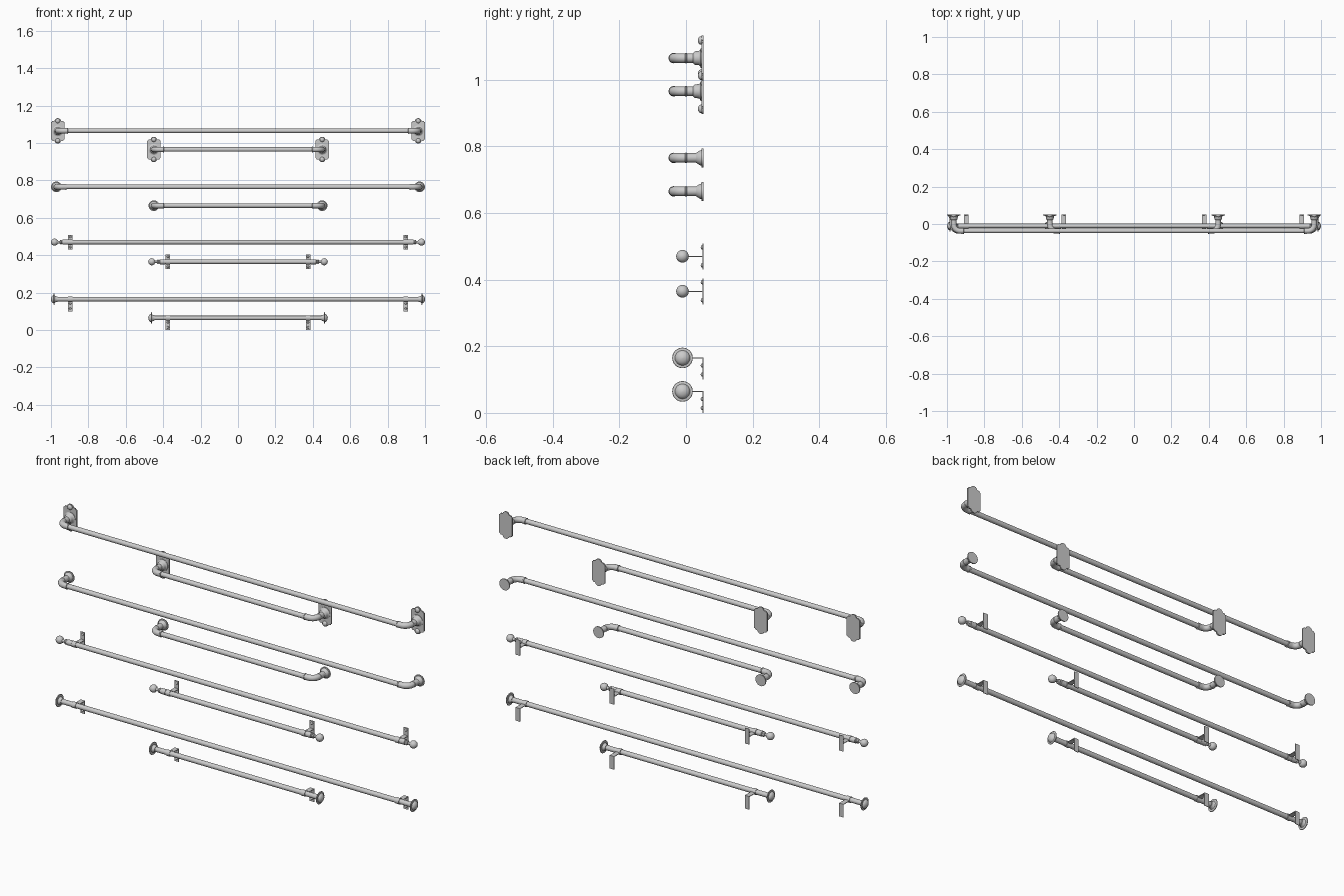
import bpy, bmesh
from math import sin, cos, pi, radians
from mathutils import Vector

if "Cube" in bpy.data.objects:
    bpy.data.objects.remove(bpy.data.objects["Cube"])

SEG = 24
BACK = 0.052      # wall plane
Z = Vector((0, 0, 1))


def finish(name, bm):
    bmesh.ops.recalc_face_normals(bm, faces=bm.faces)
    me = bpy.data.meshes.new(name)
    bm.to_mesh(me)
    bm.free()
    ob = bpy.data.objects.new(name, me)
    bpy.context.collection.objects.link(ob)
    return ob


def sweep(name, stations):
    """Round skin through (position, tangent, radius) stations lying in an xy plane."""
    bm = bmesh.new()
    rings = []
    for p, t, r in stations:
        n = t.cross(Z).normalized()
        rings.append([bm.verts.new(p + r * (cos(2 * pi * i / SEG) * n + sin(2 * pi * i / SEG) * Z))
                      for i in range(SEG)])
    for a, b in zip(rings, rings[1:]):
        for i in range(SEG):
            j = (i + 1) % SEG
            bm.faces.new((a[i], a[j], b[j], b[i]))
    bm.faces.new(rings[0])
    bm.faces.new(rings[-1])
    return finish(name, bm)


def lathe(name, origin, axis, profile):
    """Turned part: profile is (distance along axis, radius)."""
    o, a = Vector(origin), Vector(axis)
    return sweep(name, [(o + a * d, a, r) for d, r in profile])


def box(name, x, y, z):
    bm = bmesh.new()
    bmesh.ops.create_cube(bm, size=1)
    for v in bm.verts:
        v.co = [lo + (c + 0.5) * (hi - lo) for c, (lo, hi) in zip(v.co, (x, y, z))]
    return finish(name, bm)


def screw(name, x, y, z, r):
    lathe(name, (x, y, z), (0, -1, 0),
          [(-0.001, r), (r * 0.25, r), (r * 0.55, r * 0.8), (r * 0.75, r * 0.45), (r * 0.8, 0.0005)])


def lobed_plate(name, x, z):
    # rectangle with notched corners and a rounded lobe at top and bottom
    quarter = [(0.036, 0.046), (0.031, 0.048), (0.029, 0.053), (0.018, 0.054)]
    quarter += [(0.018 * cos(a), 0.05 + 0.018 * sin(a)) for a in (radians(d) for d in (20, 40, 60, 80))]
    top = quarter + [(-u, v) for u, v in reversed(quarter)]
    pts = top + [(-u, -v) for u, v in top]
    bm = bmesh.new()
    f = bm.faces.new([bm.verts.new((x + u, BACK, z + v)) for u, v in pts])
    ext = bmesh.ops.extrude_face_region(bm, geom=[f])
    for v in ext['geom']:
        if isinstance(v, bmesh.types.BMVert):
            v.co.y -= 0.006
    finish(name, bm)


def elbow(name, x, z, s, y_start):
    # pipe leaving the wall and bending inwards to meet the rod
    R, y0, r = 0.034, -0.037, 0.0145
    c = Vector((x - s * R, y0 + R, z))
    st = [(Vector((x, y_start, z)), Vector((0, -1, 0)), r)]
    for i in range(11):
        a = pi / 2 * i / 10
        st.append((c + Vector((s * R * cos(a), -R * sin(a), 0)), Vector((-s * sin(a), -cos(a), 0)), r))
    st.append((Vector((x - s * (R + 0.018), y0, z)), Vector((-s, 0, 0)), r))
    sweep(name, st)
    # collars at both ends of the bend
    ring = [(-0.003, r), (-0.002, r + 0.001), (0.002, r + 0.001), (0.003, r)]
    lathe(name + "_wall_collar", (x, 0, z), (0, 1, 0), ring)
    lathe(name + "_rod_collar", (x - s * (R + 0.017), y0, z), (-s, 0, 0), ring)


def rod(name, half, y, z):
    lathe(name, (-half, y, z), (1, 0, 0), [(0, 0.012), (2 * half, 0.012)])


def bracket(name, x, z, lo, hi, screws):
    y = -0.0105
    lathe(name + "_ring", (x - 0.011, y, z), (1, 0, 0),
          [(0, 0.012), (0, 0.0145), (0.022, 0.0145), (0.022, 0.012)])
    box(name + "_arm", (x - 0.012, x + 0.012), (y + 0.011, BACK), (z - 0.0015, z + 0.0015))
    box(name + "_wall_strap", (x - 0.012, x + 0.012), (BACK - 0.003, BACK), (z + lo, z + hi))
    for i, dz in enumerate(screws):
        screw(f"{name}_screw_{i}", x, BACK - 0.003, z + dz, 0.006)


# wrap-around rods on lobed wall plates
for size, x, z in (("long", 0.9635, 1.065), ("short", 0.45, 0.9655)):
    rod(f"{size}_plate_rod", x - 0.04, -0.037, z)
    for s, side in ((-1, "left"), (1, "right")):
        n = f"{size}_plate_{side}"
        lobed_plate(n + "_wall_plate", s * x, z)
        elbow(n + "_elbow", s * x, z, s, 0.03)
        lathe(n + "_flange", (s * x, BACK - 0.005, z), (0, -1, 0),
              [(0, 0.029), (0.003, 0.029), (0.005, 0.024), (0.008, 0.0215),
               (0.019, 0.0205), (0.022, 0.019), (0.026, 0.0145)])
        for dz in (-0.053, 0.053):
            screw(f"{n}_screw_{dz}", s * x, BACK - 0.006, z + dz, 0.0125)

# wrap-around rods on round flanges
for size, x, z in (("long", 0.971, 0.7655), ("short", 0.45, 0.665)):
    rod(f"{size}_round_rod", x - 0.04, -0.037, z)
    for s, side in ((-1, "left"), (1, "right")):
        n = f"{size}_round_{side}"
        elbow(n + "_elbow", s * x, z, s, 0.035)
        lathe(n + "_flange", (s * x, BACK, z), (0, -1, 0),
              [(0, 0.0285), (0.005, 0.0285), (0.006, 0.0235), (0.011, 0.0215), (0.017, 0.018), (0.022, 0.0145)])

# straight rods with ball finials on T brackets
ball = [(0.019 - 0.019 * cos(pi * i / 14), max(0.0004, 0.019 * sin(pi * i / 14))) for i in range(13)]
ball += [(0.04, 0.007), (0.047, 0.006), (0.049, 0.010), (0.054, 0.0125), (0.058, 0.009),
         (0.061, 0.010), (0.063, 0.0135), (0.090, 0.0135), (0.090, 0.011)]
for size, end, bx, z in (("long", 1.0, 0.897, 0.47), ("short", 0.48, 0.375, 0.365)):
    rod(f"{size}_ball_rod", end - 0.08, -0.0105, z)
    for s, side in ((-1, "left"), (1, "right")):
        lathe(f"{size}_{side}_ball_finial", (s * end, -0.0105, z), (-s, 0, 0), ball)
        bracket(f"{size}_{side}_t_bracket", s * bx, z, -0.039, 0.039, (-0.027, 0.027))

# straight rods with disc end caps on L brackets
cap = [(0, 0.0005), (0.0015, 0.009), (0.005, 0.016), (0.009, 0.020), (0.014, 0.0225), (0.015, 0.030),
       (0.0165, 0.031), (0.019, 0.030), (0.020, 0.020), (0.026, 0.0155), (0.034, 0.0145), (0.034, 0.012)]
for size, end, bx, z in (("long", 1.0, 0.897, 0.165), ("short", 0.48, 0.375, 0.0645)):
    rod(f"{size}_disc_rod", end - 0.02, -0.0105, z)
    for s, side in ((-1, "left"), (1, "right")):
        lathe(f"{size}_{side}_disc_cap", (s * end, -0.0105, z), (-s, 0, 0), cap)
        bracket(f"{size}_{side}_l_bracket", s * bx, z, -0.0645, 0.0015, (-0.023, -0.05))

# smooth shading with sharp edges kept
for ob in bpy.context.scene.objects:
    ob.select_set(True)
    bpy.context.view_layer.objects.active = ob
bpy.ops.object.shade_smooth_by_angle(angle=radians(35))
